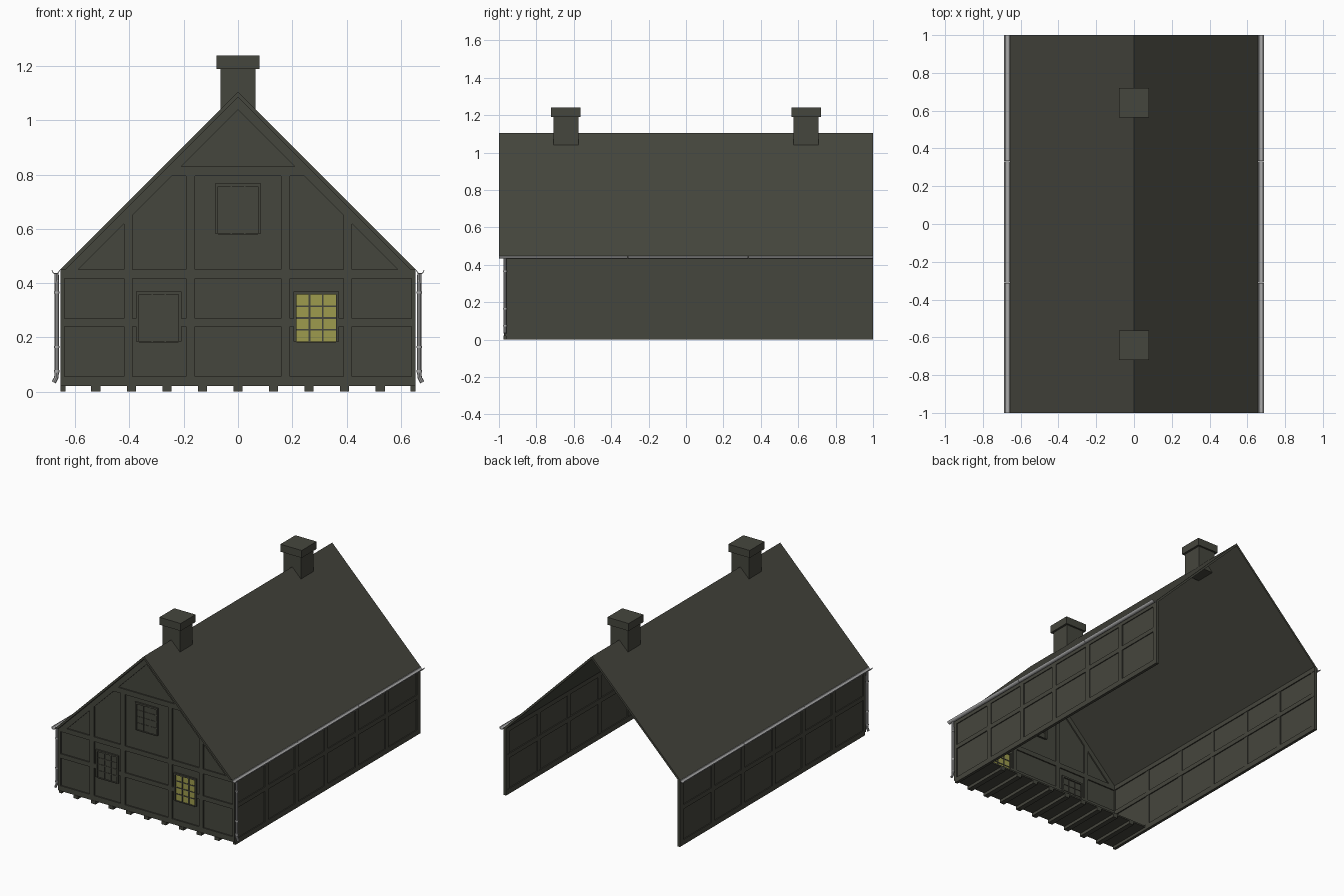
import bpy, bmesh, math

if "Cube" in bpy.data.objects:
    bpy.data.objects.remove(bpy.data.objects["Cube"])


def material(name, rgb):
    m = bpy.data.materials.new(name)
    m.diffuse_color = (*rgb, 1)
    m.use_nodes = True
    m.node_tree.nodes["Principled BSDF"].inputs["Base Color"].default_value = m.diffuse_color
    return m


DARK = material("dark timber grey", (0.060, 0.061, 0.047))
YELLOW = material("lit window yellow", (0.34, 0.33, 0.075))
METAL = material("gutter grey", (0.40, 0.40, 0.40))


def finish(name, bm, mat):
    bmesh.ops.recalc_face_normals(bm, faces=bm.faces)
    me = bpy.data.meshes.new(name)
    bm.to_mesh(me)
    bm.free()
    me.materials.append(mat)
    ob = bpy.data.objects.new(name, me)
    bpy.context.collection.objects.link(ob)
    return ob


def add_prism(bm, pts, y0, y1):
    """Extrude an x-z outline along y."""
    f = bm.faces.new([bm.verts.new((x, y0, z)) for x, z in pts])
    ext = bmesh.ops.extrude_face_region(bm, geom=[f])
    vs = [v for v in ext["geom"] if isinstance(v, bmesh.types.BMVert)]
    bmesh.ops.translate(bm, verts=vs, vec=(0, y1 - y0, 0))


def prism(name, pts, y0, y1, mat=DARK):
    bm = bmesh.new()
    add_prism(bm, pts, y0, y1)
    return finish(name, bm, mat)


def boxes(name, items, mat=DARK):
    """Each item is (x0, x1, y0, y1, z0, z1)."""
    bm = bmesh.new()
    for x0, x1, y0, y1, z0, z1 in items:
        add_prism(bm, [(x0, z0), (x1, z0), (x1, z1), (x0, z1)], y0, y1)
    return finish(name, bm, mat)


# Roof: thin 45 degree chevron, open underneath
prism("roof", [(-0.657, 0.448), (0, 1.105), (0.657, 0.448),
               (0.638, 0.448), (0, 1.086), (-0.638, 0.448)], -1, 1)

# Front gable: panel, rafters and timber frame showing on both sides
F0, F1 = -0.972, -0.948
prism("front_panel", [(-0.65, 0.022), (0.65, 0.022), (0.65, 0.44),
                      (0, 1.09), (-0.65, 0.44)], -0.964, -0.956)
prism("front_rafters", [(-0.642, 0.45), (0, 1.092), (0.642, 0.45),
                        (0.59, 0.45), (0, 1.04), (-0.59, 0.45)], F0, F1)
beams = [(-0.655, 0.655, F0, F1, 0.02, 0.055),
         (-0.655, 0.655, F0, F1, 0.418, 0.45),
         (-0.27, 0.27, F0, F1, 0.795, 0.83)]
for s in (-1, 1):
    for c, w, top in ((0.647, 0.008, 0.42), (0.405, 0.016, 0.65), (0.175, 0.016, 0.80)):
        beams.append((s * c - w, s * c + w, F0, F1, 0.05, top))
rail = [(-0.65, -0.375), (-0.21, 0.205), (0.37, 0.65)]
beams += [(a, b, F0, F1, 0.24, 0.27) for a, b in rail]
boxes("front_timbers", beams)


# Windows: frame, glazing bars and glass, visible from both sides
def window(name, cx, z0, glass):
    w, h, t = 0.073, 0.173, 0.011
    y0, y1 = -0.975, -0.945
    z1 = z0 + h
    boxes(name + "_frame", [(cx - w - t, cx - w, y0, y1, z0, z1 + t),
                            (cx + w, cx + w + t, y0, y1, z0, z1 + t),
                            (cx - w, cx + w, y0, y1, z1, z1 + t),
                            (cx - w, cx + w, y0, y1, z0 - 0.004, z0)])
    boxes(name + "_glass", [(cx - w, cx + w, -0.966, -0.954, z0, z1)], glass)
    bars = [(cx + k * w / 3 - 0.003, cx + k * w / 3 + 0.003, -0.970, -0.950, z0, z1)
            for k in (-1, 1)]
    bars += [(cx - w, cx + w, -0.969, -0.951, z0 + k * h / 4 - 0.003, z0 + k * h / 4 + 0.003)
             for k in (1, 2, 3)]
    boxes(name + "_bars", bars)


window("left_window", -0.292, 0.185, DARK)
window("right_window", 0.288, 0.185, YELLOW)
window("attic_window", 0.0, 0.583, DARK)

# Side walls: thin panel with posts and rails
for s, side in ((-1, "left"), (1, "right")):
    def span(a, b):
        return (min(s * a, s * b), max(s * a, s * b))
    boxes(side + "_panel", [(*span(0.643, 0.649), -0.955, 0.99, 0.01, 0.445)])
    frame = [(*span(0.636, 0.655), -0.962, 1.0, a, b)
             for a, b in ((0, 0.035), (0.24, 0.27), (0.42, 0.45))]
    for y in (-0.632, -0.312, 0.002, 0.327, 0.646, 0.982):
        frame.append((*span(0.638, 0.655), y - 0.018, y + 0.018, 0.03, 0.425))
    frame.append((*span(0.638, 0.655), -0.965, -0.95, 0.03, 0.425))
    boxes(side + "_timbers", frame)

# Jetty floor at the front with joists below
boxes("jetty_floor", [(-0.64, 0.64, -0.955, -0.65, 0.02, 0.03)])
boxes("jetty_joists", [(i * 0.131 - 0.017, i * 0.131 + 0.017, -0.975, -0.65, 0, 0.021)
                       for i in range(-4, 5)])

# Chimneys with caps
for y, n in ((-0.642, "front"), (0.642, "back")):
    boxes(n + "_chimney", [(-0.065, 0.065, y - 0.067, y + 0.067, 1.04, 1.195)])
    boxes(n + "_chimney_cap", [(-0.079, 0.079, y - 0.079, y + 0.079, 1.19, 1.24)])

# Gutters (three half-round lengths) and front downpipes
for s, side in ((-1, "left"), (1, "right")):
    cx, zc = s * 0.672, 0.448
    arc = [math.pi + math.pi * i / 8 for i in range(9)]
    outline = [(cx + 0.015 * math.cos(a), zc + 0.015 * math.sin(a)) for a in arc]
    outline += [(cx + 0.012 * math.cos(a), zc + 0.012 * math.sin(a)) for a in reversed(arc)]
    bm = bmesh.new()
    for y0, y1 in ((-1, -0.312), (-0.310, 0.331), (0.333, 1)):
        add_prism(bm, outline, y0, y1)
    finish(side + "_gutter", bm, METAL)

    cu = bpy.data.curves.new(side + "_downpipe", "CURVE")
    cu.dimensions = "3D"
    cu.bevel_depth = 0.008
    cu.bevel_resolution = 2
    cu.use_fill_caps = True
    path = [(0.669, 0.437), (0.668, 0.40), (0.668, 0.07), (0.670, 0.052), (0.679, 0.034)]
    sp = cu.splines.new("POLY")
    sp.points.add(len(path) - 1)
    for p, (x, z) in zip(sp.points, path):
        p.co = (s * x, -0.967, z, 1)
    cu.materials.append(METAL)
    pipe = bpy.data.objects.new(side + "_downpipe", cu)
    bpy.context.collection.objects.link(pipe)
    bpy.ops.object.select_all(action="DESELECT")
    pipe.select_set(True)
    bpy.context.view_layer.objects.active = pipe
    bpy.ops.object.convert(target="MESH")
    bpy.ops.object.shade_smooth_by_angle()

    # Pipe collars
    bm = bmesh.new()
    for z in (0.365, 0.165, 0.075):
        r = bmesh.ops.create_cone(bm, cap_ends=True, segments=12, radius1=0.0105,
                                  radius2=0.0105, depth=0.008)
        bmesh.ops.translate(bm, verts=r["verts"], vec=(s * 0.668, -0.967, z))
    finish(side + "_pipe_collars", bm, METAL)
